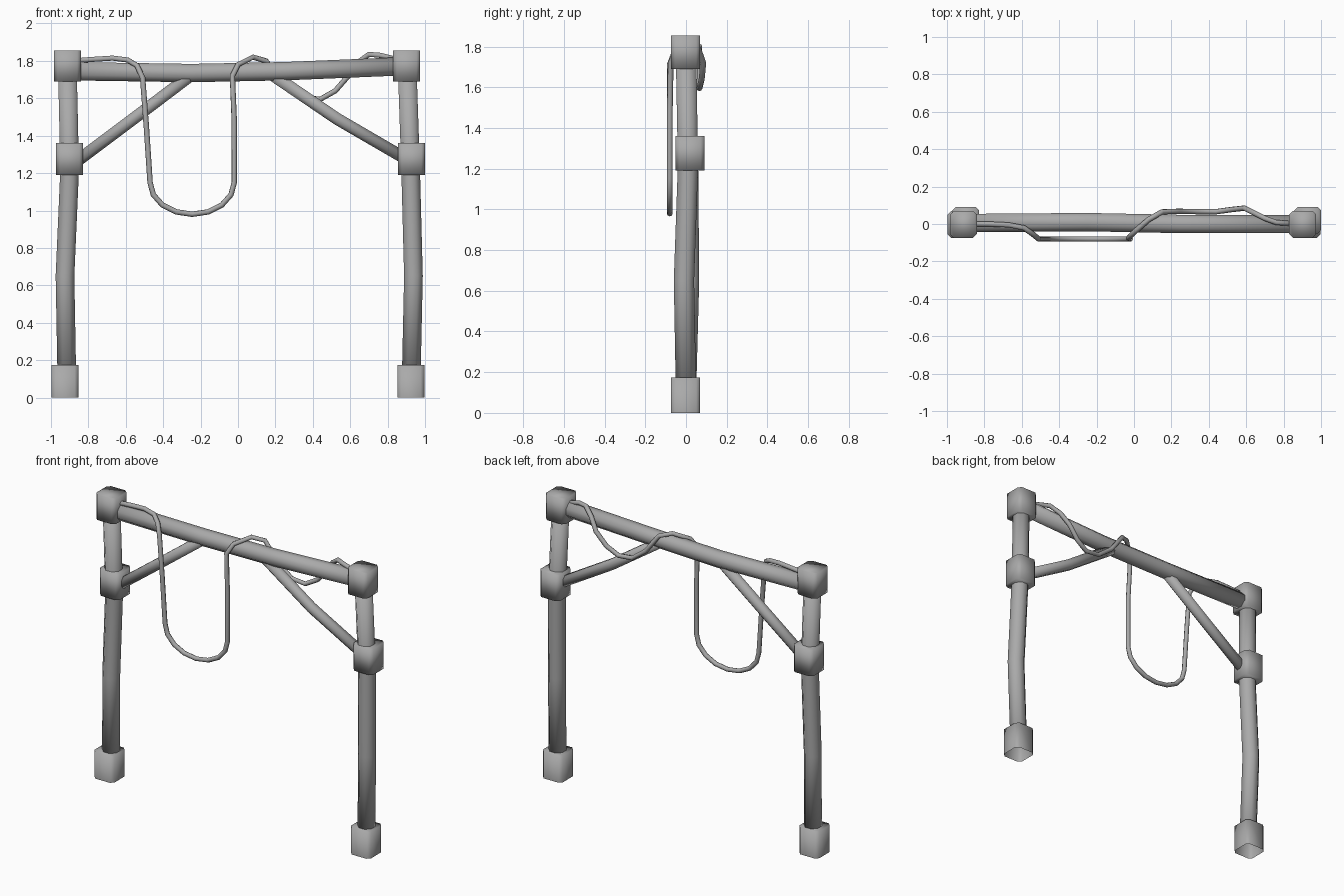
import bpy, bmesh, math
from mathutils import Vector

old = bpy.data.objects.get("Cube")
if old:
    bpy.data.objects.remove(old, do_unlink=True)


def material(name, rgb):
    mat = bpy.data.materials.new(name)
    mat.use_nodes = True
    colour = (*rgb, 1)
    mat.diffuse_color = colour
    mat.node_tree.nodes["Principled BSDF"].inputs["Base Color"].default_value = colour
    return mat


grey = material("plain grey", (0.4, 0.4, 0.4))


def add_object(name, bm):
    bmesh.ops.recalc_face_normals(bm, faces=bm.faces)
    for face in bm.faces:
        face.smooth = True
    mesh = bpy.data.meshes.new(name)
    bm.to_mesh(mesh)
    bm.free()
    mesh.materials.append(grey)
    obj = bpy.data.objects.new(name, mesh)
    bpy.context.collection.objects.link(obj)
    return obj


def tube(name, points, radius, sides, up):
    """Sweep a regular polygon along a bent path."""
    path = [Vector(p) for p in points]
    bm = bmesh.new()
    rings = []
    for i, centre in enumerate(path):
        ahead = (path[min(i + 1, len(path) - 1)] - centre).normalized()
        behind = (centre - path[max(i - 1, 0)]).normalized()
        tangent = (ahead + behind).normalized()
        # carry the previous frame forward so that the sweep does not twist
        across = Vector(up) - tangent * tangent.dot(Vector(up))
        across.normalize()
        up = across
        other = tangent.cross(across)
        ring = []
        for k in range(sides):
            a = math.tau * (k + 0.5) / sides
            offset = across * math.cos(a) + other * math.sin(a)
            ring.append(bm.verts.new(centre + offset * radius))
        rings.append(ring)
    for a, b in zip(rings, rings[1:]):
        for k in range(sides):
            n = (k + 1) % sides
            bm.faces.new((a[k], a[n], b[n], b[k]))
    bm.faces.new(rings[0])
    bm.faces.new(rings[-1])
    return add_object(name, bm)


def sleeve(name, centre, bottom, top, open_bottom=False):
    """Square block with softened upright corners."""
    bm = bmesh.new()
    bmesh.ops.create_cube(bm, size=1)
    for v in bm.verts:
        v.co.x = centre[0] + v.co.x * 0.144
        v.co.y = centre[1] + v.co.y * 0.144
        v.co.z = top if v.co.z > 0 else bottom
    upright = [e for e in bm.edges if abs(e.verts[0].co.z - e.verts[1].co.z) > 0.1]
    bmesh.ops.bevel(bm, geom=upright, offset=0.02, segments=1, affect="EDGES")
    if open_bottom:
        bm.faces.ensure_lookup_table()
        low = min(bm.faces, key=lambda f: f.calc_center_median().z)
        bmesh.ops.delete(bm, geom=[low], context="FACES_ONLY")
    return add_object(name, bm)


# Uprights
FRONT, UP = (0, -1, 0), (0, 0, 1)
tube("right_post", [(-0.915, 0, 0.1), (-0.925, 0.015, 0.65), (-0.9, 0.01, 1.22),
                    (-0.912, 0, 1.75)], 0.054, 8, FRONT)
tube("left_post", [(0.926, 0, 0.1), (0.938, -0.01, 0.65), (0.923, 0.01, 1.22),
                   (0.905, 0, 1.75)], 0.054, 8, FRONT)

# Sleeves at the foot, brace joint and head of each upright
for side, foot, joint, head in (("right", -0.925, -0.9, -0.912), ("left", 0.925, 0.928, 0.902)):
    sleeve(side + "_foot", (foot, -0.002), 0, 0.175, open_bottom=True)
    sleeve(side + "_joint", (joint, 0.02), 1.19, 1.36)
    sleeve(side + "_head", (head, -0.002), 1.69, 1.855)

# Crossbeam
tube("crossbeam", [(-0.9, 0.005, 1.745), (-0.25, 0.01, 1.735), (0.25, 0, 1.745),
                   (0.9, 0, 1.772)], 0.053, 8, UP)

# Diagonal braces
tube("right_brace", [(-0.88, 0.015, 1.25), (-0.56, 0.01, 1.49), (-0.23, 0.005, 1.74)],
     0.035, 8, FRONT)
tube("left_brace", [(0.9, 0.015, 1.275), (0.53, 0, 1.49), (0.17, 0.005, 1.735)],
     0.035, 8, FRONT)

# Cable: start, hanging loop in front, over the beam, short dip behind
loop = [(-0.245 + 0.225 * math.cos(a), -0.08, 1.15 + 0.17 * math.sin(a))
        for a in (math.pi * (1 + k / 8) for k in range(9))]
cable = [(-0.88, 0, 1.8), (-0.78, 0, 1.808), (-0.67, -0.005, 1.815), (-0.59, -0.02, 1.805),
         (-0.54, -0.055, 1.775), (-0.51, -0.08, 1.71), (-0.49, -0.08, 1.45)]
cable += loop
cable += [(-0.02, -0.08, 1.48), (-0.03, -0.075, 1.72), (0, -0.045, 1.78), (0.08, 0.025, 1.82),
          (0.15, 0.065, 1.8), (0.24, 0.068, 1.68), (0.34, 0.066, 1.605), (0.44, 0.066, 1.595),
          (0.52, 0.077, 1.64), (0.59, 0.085, 1.72), (0.64, 0.06, 1.79), (0.7, 0.03, 1.835),
          (0.76, 0.008, 1.83), (0.88, 0, 1.8)]
tube("cable", cable, 0.0145, 8, FRONT)
